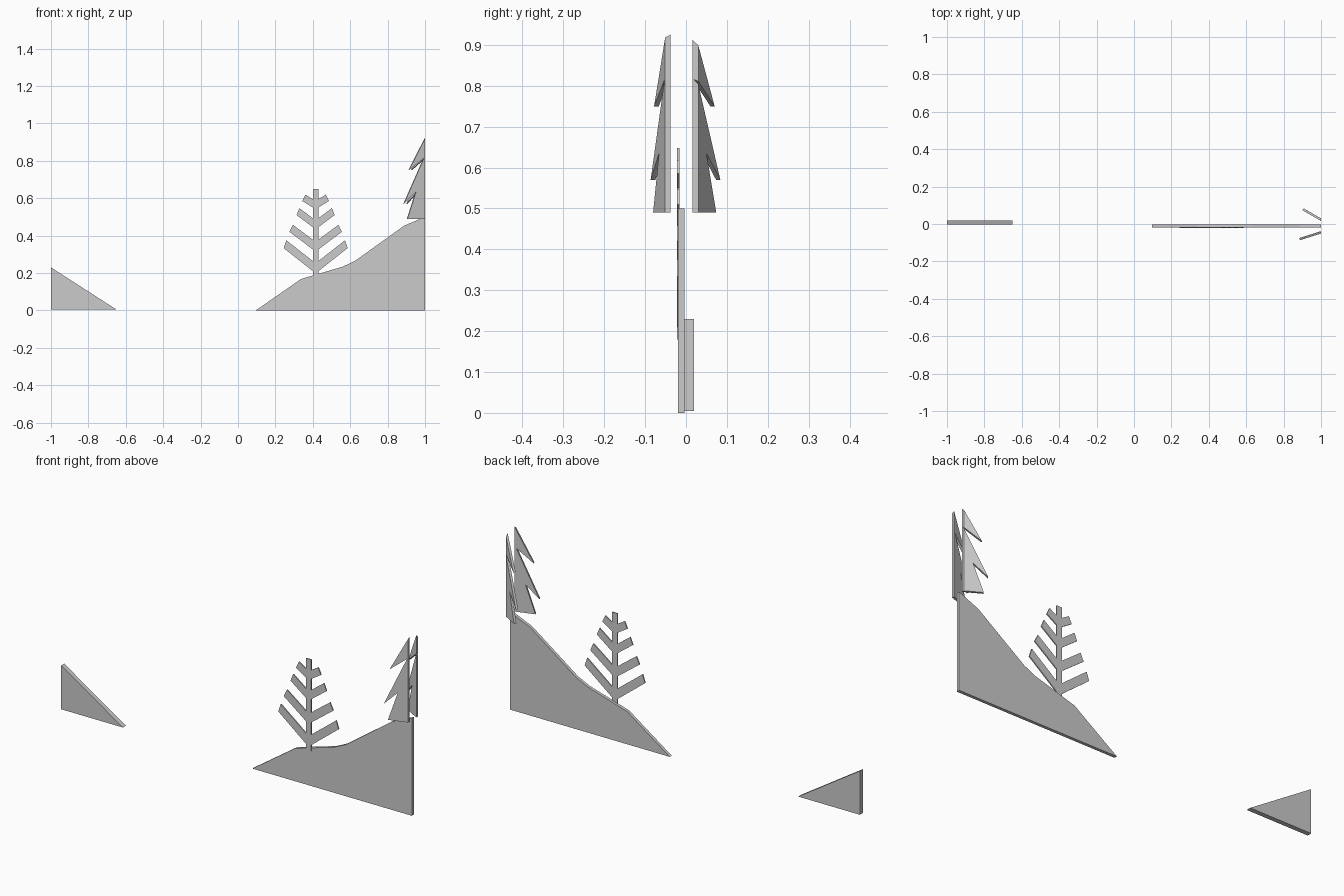
import bpy, bmesh
from math import radians, sin, cos
from mathutils import Vector

if "Cube" in bpy.data.objects:
    bpy.data.objects.remove(bpy.data.objects["Cube"])


def prism(name, pts, origin, along, depth, clip_x=None):
    """Extrude a flat (u, z) profile; u runs along a horizontal direction."""
    bm = bmesh.new()
    o, d = Vector(origin), Vector(along)
    face = bm.faces.new([bm.verts.new(o + d * u + Vector((0, 0, z))) for u, z in pts])
    ext = bmesh.ops.extrude_face_region(bm, geom=[face], use_keep_orig=True)
    moved = [g for g in ext["geom"] if isinstance(g, bmesh.types.BMVert)]
    bmesh.ops.translate(bm, verts=moved, vec=Vector(depth))
    if clip_x is not None:
        bmesh.ops.bisect_plane(bm, geom=bm.verts[:] + bm.edges[:] + bm.faces[:],
                               plane_co=(clip_x, 0, 0), plane_no=(1, 0, 0), clear_outer=True)
        bmesh.ops.holes_fill(bm, edges=[e for e in bm.edges if e.is_boundary], sides=0)
    bmesh.ops.recalc_face_normals(bm, faces=bm.faces[:])
    me = bpy.data.meshes.new(name)
    bm.to_mesh(me)
    bm.free()
    ob = bpy.data.objects.new(name, me)
    bpy.context.collection.objects.link(ob)
    return ob


X = (1, 0, 0)

# Small slope on the left
prism("left_slope", [(-1, .005), (-.65, .005), (-1, .23)], (0, -.004, 0), X, (0, .024, 0))

# Large hill on the right
prism("right_hill", [(.095, 0), (1, 0), (1, .5), (.888, .453), (.626, .265),
                     (.56, .234), (.337, .168)], (0, -.02, 0), X, (0, .016, 0))

# Flat branching tree: (lower base z, lower tip, upper tip, upper base z) per branch
branches = [(.21, (.171, .333), (.157, .375), .264),
            (.326, (.14, .42), (.122, .458), .378),
            (.445, (.102, .51), (.087, .547), .493),
            (.55, (.071, .585), (.055, .619), .595)]
T = .015
half = [(T, .18)]
for low, tip_low, tip_high, high in branches:
    half += [(T, low), tip_low, tip_high, (T, high)]
half.append((T, .648))
prism("branching_tree", half + [(-u, z) for u, z in reversed(half)],
      (.415, -.022, 0), X, (0, .006, 0))

# Two angled half fir trees, cut flush with the right edge
fir = [(-.03, .49), (.098, .49), (.05, .635), (.118, .57), (.005, .815), (.09, .75), (-.03, .974)]
for name, side, y, angle, shift in (("front_fir", -1, -.051, 17.5, 0), ("back_fir", 1, .03, 30, -.01)):
    a = radians(angle)
    prism(name, [(u + shift, z) for u, z in fir], (1, y, 0),
          (-cos(a), side * sin(a), 0), (-.012 * sin(a), -side * .012 * cos(a), 0), clip_x=1)
